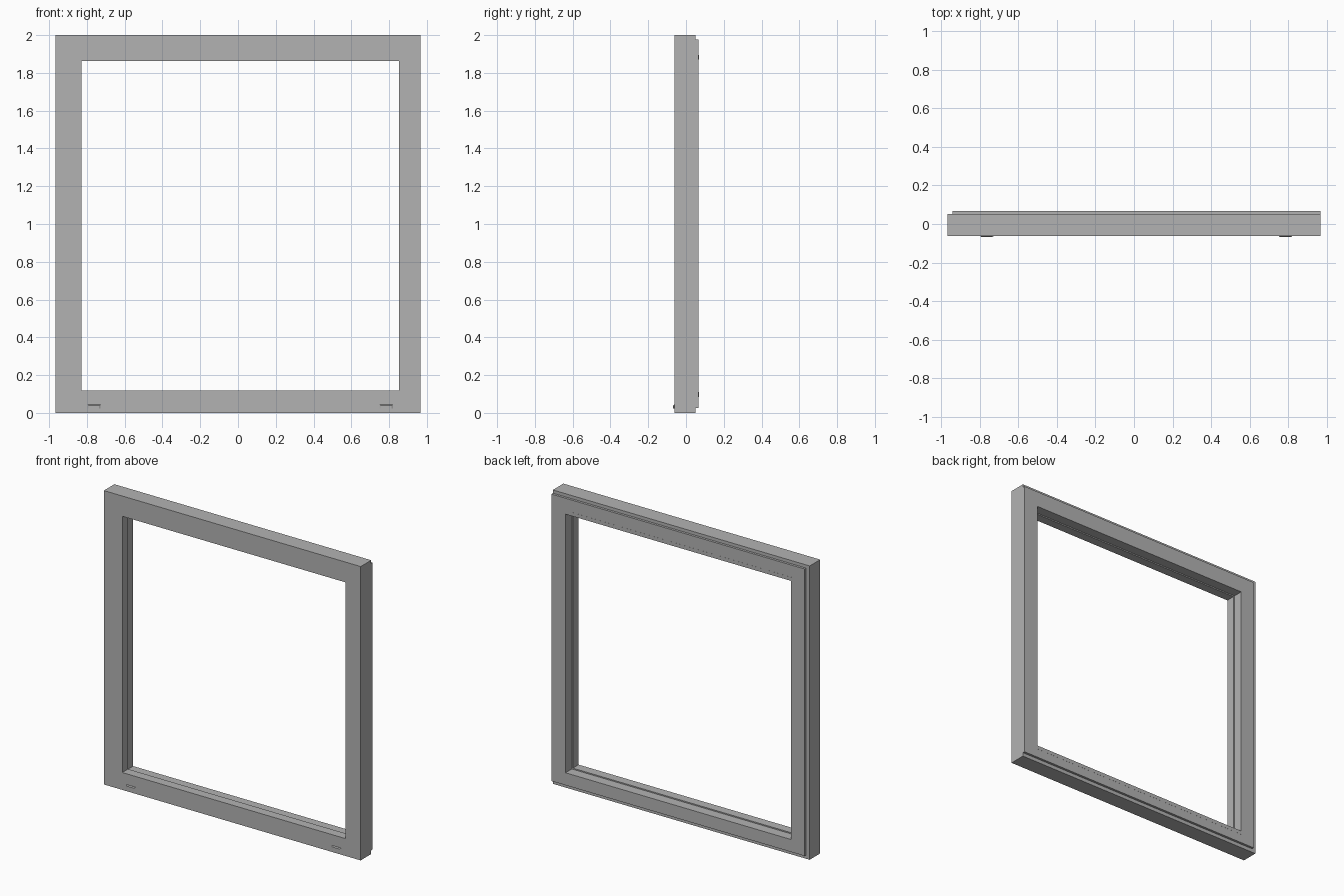
import bpy, bmesh

cube = bpy.data.objects.get("Cube")
if cube:
    bpy.data.objects.remove(cube, do_unlink=True)

grey = bpy.data.materials.new("frame grey")
grey.use_nodes = True
colour = (0.45, 0.45, 0.45, 1)
grey.diffuse_color = colour
grey.node_tree.nodes["Principled BSDF"].inputs["Base Color"].default_value = colour

FRONT, STEP, BACK = -0.062, 0.051, 0.067


def loft(name, loops, closed):
    """Join rectangles (left, right, bottom, top, y) one after another."""
    bm = bmesh.new()
    rings = [[bm.verts.new(p) for p in ((l, y, b), (r, y, b), (r, y, t), (l, y, t))]
             for l, r, b, t, y in loops]
    pairs = list(zip(rings, rings[1:]))
    if closed:
        pairs.append((rings[-1], rings[0]))
    else:
        bm.faces.new(rings[0])
        bm.faces.new(rings[-1])
    for a, c in pairs:
        for i in range(4):
            j = (i + 1) % 4
            bm.faces.new((a[i], a[j], c[j], c[i]))
    bmesh.ops.recalc_face_normals(bm, faces=bm.faces)
    mesh = bpy.data.meshes.new(name)
    bm.to_mesh(mesh)
    bm.free()
    mesh.materials.append(grey)
    obj = bpy.data.objects.new(name, mesh)
    bpy.context.collection.objects.link(obj)
    return obj


def grow(rect, d):
    l, r, b, t = rect
    return l - d, r + d, b - d, t + d


# Frame: outer casing, stepped rear lip, rebated opening
outer = (-0.967, 0.967, 0, 2)
lip = (-0.94, 0.967, 0.025, 1.978)
opening = (-0.828, 0.852, 0.118, 1.862)
rebate = grow(opening, 0.008)
loft("window_frame", [
    (*outer, FRONT), (*outer, STEP),
    (*lip, STEP), (*lip, BACK),
    (*rebate, BACK), (*rebate, 0.0),
    (*opening, 0.0), (*opening, FRONT)], True)

# Nearly flush glazing beads on the rear lip
for name, low, high in (("bottom_bead", 0.085, 0.11), ("top_bead", 1.87, 1.895)):
    bead = (-0.84, 0.865, low, high)
    loft(name, [(*bead, BACK - 0.002), (*bead, BACK + 0.0006)], False)

# Small drain covers with sloping tops and ends
for name, x in (("right_drain_cover", -0.762), ("left_drain_cover", 0.785)):
    loft(name, [
        (x - 0.035, x + 0.035, 0.022, 0.045, FRONT + 0.001),
        (x - 0.035, x + 0.035, 0.022, 0.045, FRONT - 0.001),
        (x - 0.027, x + 0.027, 0.022, 0.038, FRONT - 0.006)], False)
